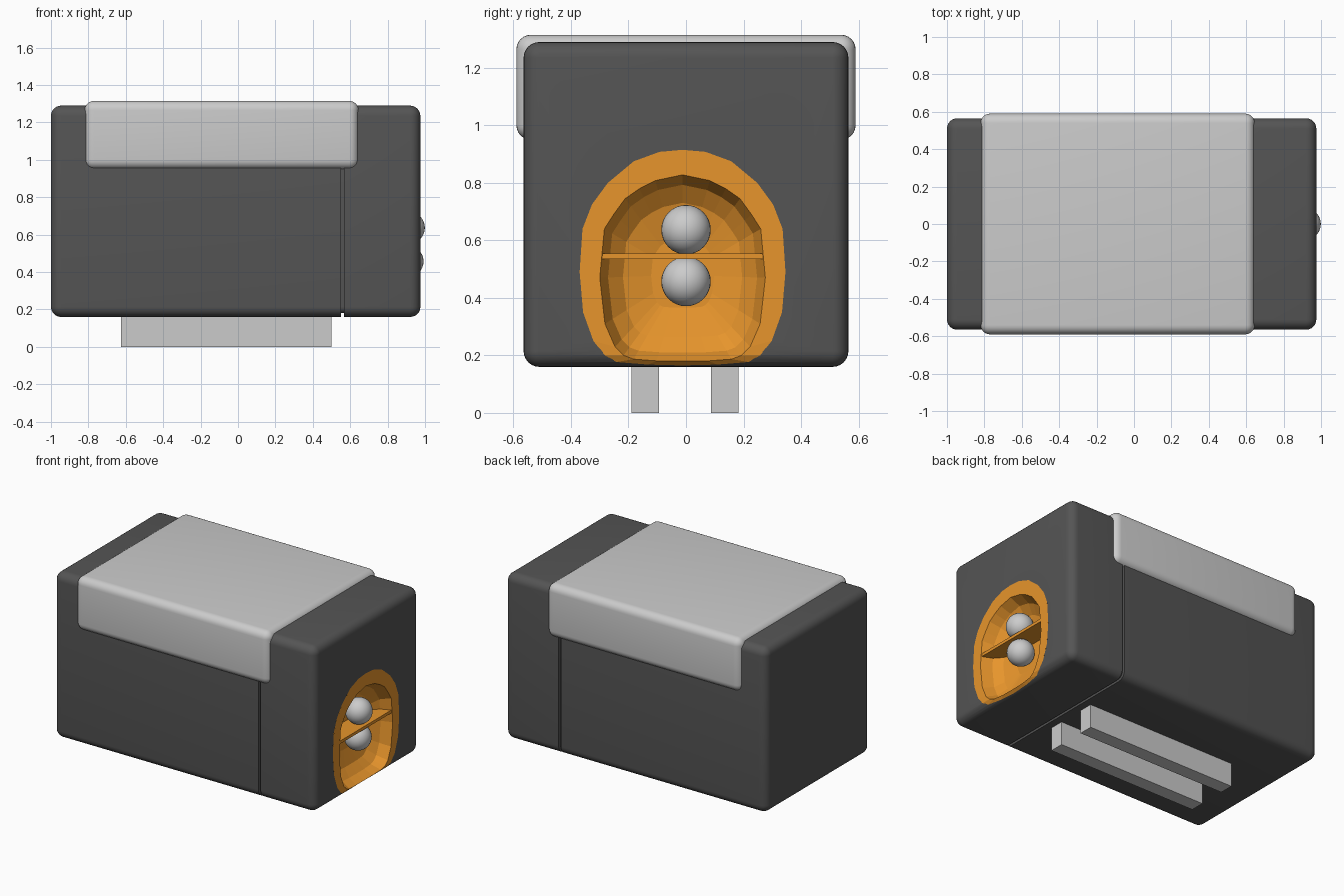
import bpy, bmesh, math

if "Cube" in bpy.data.objects:
    bpy.data.objects.remove(bpy.data.objects["Cube"])

def material(name, rgb):
    m = bpy.data.materials.new(name)
    m.diffuse_color = (*rgb, 1)
    m.use_nodes = True
    m.node_tree.nodes["Principled BSDF"].inputs["Base Color"].default_value = m.diffuse_color
    return m

dark = material("dark_grey", (0.09, 0.09, 0.09))
orange = material("orange", (0.8, 0.3, 0.025))

def finish(bm, name, mat=None, smooth=True, angle=30):
    bmesh.ops.remove_doubles(bm, verts=bm.verts, dist=1e-5)
    bmesh.ops.recalc_face_normals(bm, faces=bm.faces)
    me = bpy.data.meshes.new(name)
    bm.to_mesh(me)
    bm.free()
    ob = bpy.data.objects.new(name, me)
    bpy.context.collection.objects.link(ob)
    if mat:
        me.materials.append(mat)
    if smooth:
        bpy.ops.object.select_all(action='DESELECT')
        ob.select_set(True)
        bpy.context.view_layer.objects.active = ob
        bpy.ops.object.shade_smooth_by_angle(angle=math.radians(angle))
    return ob

def loft(bm, rings, cap_start=True, cap_end=True):
    rows = [[bm.verts.new(p) for p in r] for r in rings]
    for a, b in zip(rows, rows[1:]):
        for i in range(len(a)):
            j = (i + 1) % len(a)
            bm.faces.new((a[i], a[j], b[j], b[i]))
    if cap_start:
        bm.faces.new(rows[0])
    if cap_end:
        bm.faces.new(rows[-1])

N = 6  # steps per rounded corner

def rounded_box(name, x0, x1, hw, z0, z1, r, mat=None, groove=None):
    steps = [(r - r * math.cos(k * math.pi / 2 / N), r - r * math.sin(k * math.pi / 2 / N))
             for k in range(N + 1)]
    sections = [(x0 + dx, ins) for dx, ins in steps]
    if groove:
        a, b, d = groove
        sections += [(a, 0), (a, d), (b, d), (b, 0)]
    sections += [(x1 - dx, ins) for dx, ins in reversed(steps)]
    rings = []
    for x, ins in sections:
        rad, ring = r - ins, []
        for q, (cy, cz) in enumerate([(hw - r, z1 - r), (r - hw, z1 - r), (r - hw, z0 + r), (hw - r, z0 + r)]):
            for k in range(N + 1):
                t = (q + k / N) * math.pi / 2
                ring.append((x, cy + rad * math.cos(t), cz + rad * math.sin(t)))
        rings.append(ring)
    bm = bmesh.new()
    loft(bm, rings)
    return finish(bm, name, mat)

def box(name, x0, x1, y0, y1, z0, z1, mat=None):
    bm = bmesh.new()
    loft(bm, [[(x, y0, z0), (x, y1, z0), (x, y1, z1), (x, y0, z1)] for x in (x0, x1)])
    return finish(bm, name, mat, smooth=False)

# main housing with a panel groove, and the cover saddled over it
FACE, R, Z0 = 0.975, 0.055, 0.16
body = rounded_box("housing", -1.0, FACE, 0.565, Z0, 1.29, R, dark, groove=(0.55, 0.567, 0.02))
rounded_box("top_cover", -0.82, 0.645, 0.59, 0.95, 1.315, 0.05)

# foot rails
for side, y0 in (("front", -0.19), ("back", 0.087)):
    box(side + "_rail", -0.625, 0.5, y0, y0 + 0.096, 0, 0.18)

# outlines of the lamp recess: half profiles mirrored about its centre line
CY, CZ = -0.012, 0.48
def outline(half):
    full = half + [(-y, z) for y, z in reversed(half[1:-1])]
    return [(y + CY, z) for y, z in full]

outer = outline([(0, .915), (.08, .908), (.17, .875), (.26, .80), (.315, .725), (.348, .64), (.358, .49),
                 (.346, .35), (.31, .25), (.27, .20), (.23, .177), (.12, .168), (0, .165)])
inner = outline([(0, .828), (.095, .808), (.15, .78), (.20, .745), (.24, .69), (.272, .64), (.288, .47),
                 (.27, .31), (.235, .23), (.205, .20), (.17, .187), (.09, .181), (0, .18)])

def on_face(z):
    # follow the rounded bottom edge of the housing
    h = R - (z - Z0)
    return FACE if h <= 0 else FACE - R + math.sqrt(max(R * R - h * h, 0))

# opening in the housing
bm = bmesh.new()
loft(bm, [[(x, y * .997, CZ + (z - CZ) * .997) for y, z in outer] for x in (0.74, 1.1)])
cutter = finish(bm, "recess_cutter", smooth=False)
cutter.hide_render = True
cutter.hide_set(True)
cut = body.modifiers.new("recess", 'BOOLEAN')
cut.object, cut.operation, cut.solver = cutter, 'DIFFERENCE', 'EXACT'
body.modifiers.move(len(body.modifiers) - 1, 0)

# faceted lamp bowl with a flat rim
rings = [[(on_face(z) + 0.001, y, z) for y, z in outer],
         [(on_face(z) + 0.001, y, z) for y, z in inner]]
for scale, x in ((.90, .905), (.72, .86), (.38, .83)):
    rings.append([(x, CY + (y - CY) * scale, CZ + (z - CZ) * scale) for y, z in inner])
bm = bmesh.new()
loft(bm, rings, cap_start=False)
finish(bm, "lamp_bowl", orange, smooth=False)

# divider between the two lamps
box("lamp_divider", 0.80, 0.972, -0.297, 0.27, 0.535, 0.555, orange)

# lamps
for name, z, x in (("upper_lamp", 0.637, 0.913), ("lower_lamp", 0.457, 0.906)):
    bm = bmesh.new()
    bmesh.ops.create_uvsphere(bm, u_segments=32, v_segments=16, radius=0.086)
    bmesh.ops.translate(bm, verts=bm.verts, vec=(x, 0, z))
    finish(bm, name)
